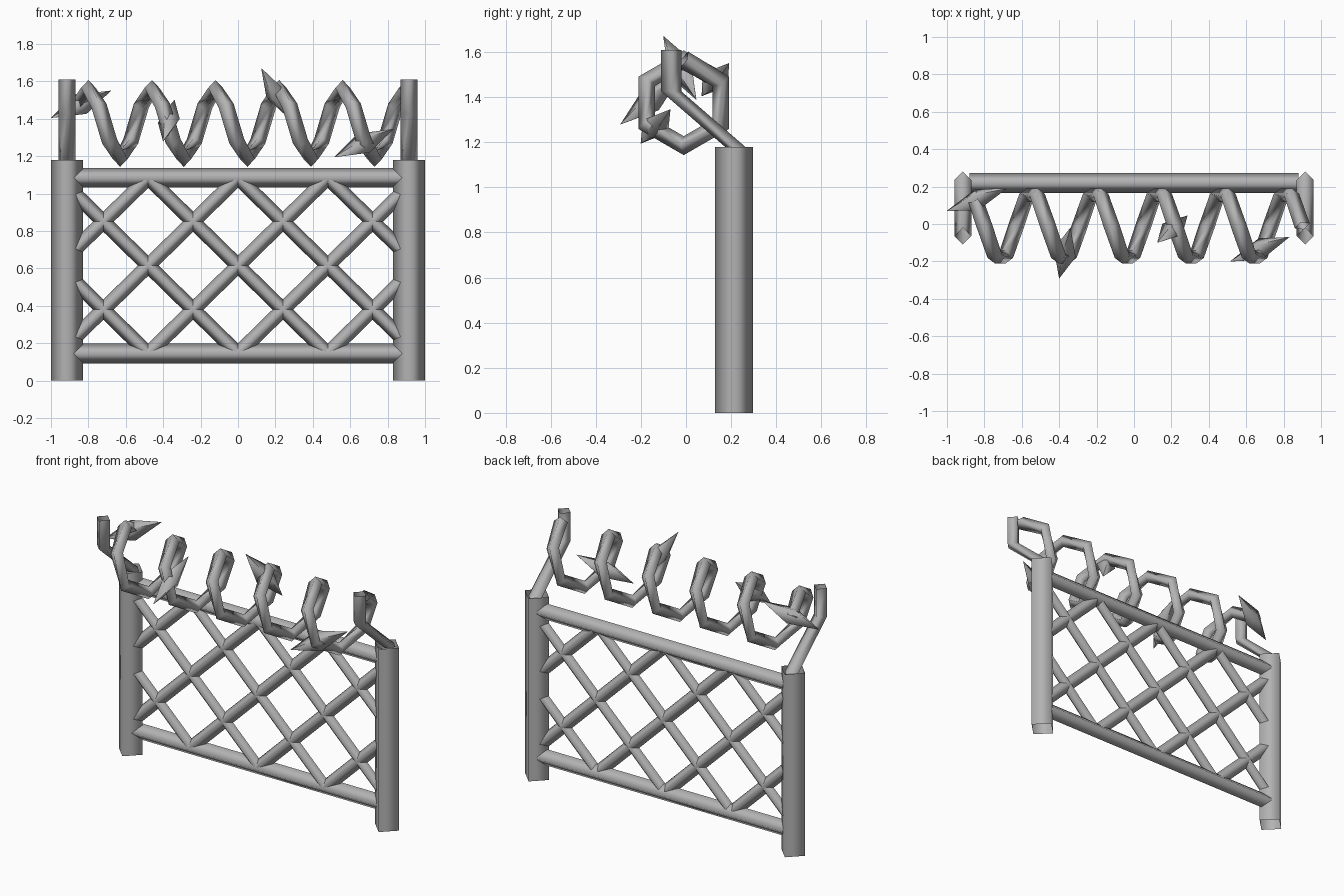
import bpy, bmesh, math
from mathutils import Vector

if "Cube" in bpy.data.objects:
    bpy.data.objects.remove(bpy.data.objects["Cube"])

metal = bpy.data.materials.new("dark_metal")
metal.diffuse_color = (0.45, 0.45, 0.45, 1)
metal.use_nodes = True
metal.node_tree.nodes["Principled BSDF"].inputs["Base Color"].default_value = metal.diffuse_color


def tube(name, pts, radius, refs, axis=None):
    """Sweep an open four-sided diamond section along pts; refs point to one corner.
    With axis given, every section stays square to that axis."""
    pts = [Vector(p) for p in pts]
    if not isinstance(refs, list):
        refs = [Vector(refs)] * len(pts)
    radii = radius if isinstance(radius, list) else [radius] * len(pts)
    bm = bmesh.new()
    rings = []
    for i, p in enumerate(pts):
        t = Vector()
        if i > 0:
            t += (p - pts[i - 1]).normalized()
        if i < len(pts) - 1:
            t += (pts[i + 1] - p).normalized()
        t = Vector(axis) if axis else t.normalized()
        n = (refs[i] - t * refs[i].dot(t)).normalized()
        b = t.cross(n)
        rings.append([bm.verts.new(p + d * radii[i]) for d in (n, b, -n, -b)])
    for r0, r1 in zip(rings, rings[1:]):
        for k in range(4):
            j = (k + 1) % 4
            bm.faces.new((r0[k], r0[j], r1[j], r1[k])).smooth = True
    me = bpy.data.meshes.new(name)
    bm.to_mesh(me)
    bm.free()
    me.materials.append(metal)
    ob = bpy.data.objects.new(name, me)
    bpy.context.collection.objects.link(ob)
    return ob


FY = 0.213          # depth of the fence plane
PX = 0.915          # post position
ZB, ZT = 0.145, 1.085

# posts and the bent arms that carry the coil
for side, s in (("left", -1), ("right", 1)):
    x = s * PX
    tube(f"{side}_post", [(x, FY, 0), (x, FY, 1.18)], 0.085, (1, 0, 0))
    tube(f"{side}_bent_arm", [(x, 0.235, 1.165), (x, -0.065, 1.425), (x, -0.065, 1.61)],
         0.045, (1, 0, 0), axis=(0, 0, 1))

# horizontal rails
for name, z in (("bottom_rail", ZB), ("top_rail", ZT)):
    tube(name, [(-0.88, FY + 0.006, z), (0.88, FY + 0.006, z)], 0.053, (0, 1, 0))

# diagonal lattice, clipped at the posts
STEP, LIM = 0.48, 0.87
slope = (ZT - ZB) / (2 * STEP)
for k in range(-3, 2):
    x0 = k * STEP
    xa, xb = max(x0, -LIM), min(x0 + 2 * STEP, LIM)
    for name, s in (("rising", 1), ("falling", -1)):
        tube(f"{name}_lattice_bar",
             [(s * xa, FY, ZB + (xa - x0) * slope), (s * xb, FY, ZB + (xb - x0) * slope)],
             0.039, (0, 1, 0))

# six-sided coil of wire
pts, refs = [], []
for k in range(-1, 31):
    a = math.radians(60 * k)
    r = Vector((0, -math.sin(a), math.cos(a)))
    refs.append(r)
    pts.append(Vector((-0.80 + 0.34 * k / 6, -0.01, 1.375)) + r * 0.19)
tube("wire_coil", pts, 0.042, refs)

# double-pointed barbs
barbs = [((-1.0, 0.07, 1.405), (-0.68, 0.19, 1.55)),
         ((-0.40, -0.29, 1.28), (-0.34, -0.02, 1.50)),
         ((0.125, -0.10, 1.67), (0.285, 0.045, 1.39)),
         ((0.515, -0.20, 1.195), (0.83, -0.07, 1.345))]
for a, b in barbs:
    a, b = Vector(a), Vector(b)
    tube("barb", [a, (a + b) / 2, b], [0.001, 0.063, 0.001], (0, 0.5, 1))
